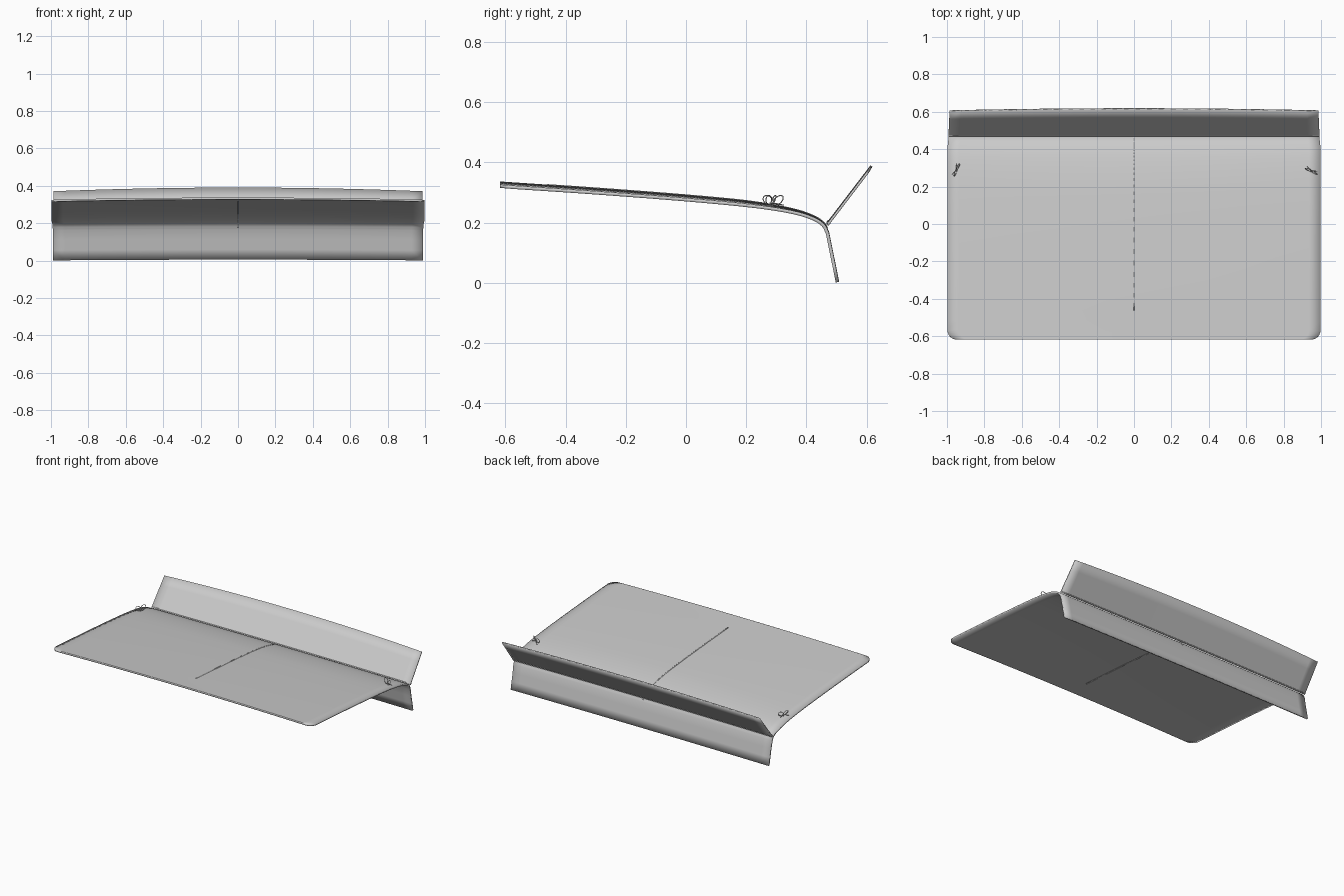
import bpy, bmesh, math
from mathutils import Vector

if "Cube" in bpy.data.objects:
    bpy.data.objects.remove(bpy.data.objects["Cube"])

NX = 32  # divisions across the width


def sheet(name, rows, thickness, half_cols=NX):
    """Skin rows of points into a sheet, then give it thickness."""
    bm = bmesh.new()
    vs = [[bm.verts.new(p) for p in row] for row in rows]
    for a, b in zip(vs, vs[1:]):
        for i in range(len(a) - 1):
            bm.faces.new((a[i], a[i + 1], b[i + 1], b[i]))
    bmesh.ops.recalc_face_normals(bm, faces=bm.faces)
    me = bpy.data.meshes.new(name)
    bm.to_mesh(me)
    bm.free()
    ob = bpy.data.objects.new(name, me)
    bpy.context.collection.objects.link(ob)
    mod = ob.modifiers.new("thickness", "SOLIDIFY")
    mod.thickness = thickness
    mod.offset = 0
    bpy.ops.object.select_all(action='DESELECT')
    bpy.context.view_layer.objects.active = ob
    ob.select_set(True)
    bpy.ops.object.shade_smooth_by_angle(angle=math.radians(35))
    return ob


def smooth_path(pts, n=5):
    """Catmull-Rom interpolation of profile points."""
    v = [Vector(p) for p in pts]
    v = [2 * v[0] - v[1]] + v + [2 * v[-1] - v[-2]]
    out = []
    for a, b, c, d in zip(v, v[1:], v[2:], v[3:]):
        for k in range(n):
            t = k / n
            out.append(0.5 * (2 * b + (c - a) * t + (2 * a - 5 * b + 4 * c - d) * t * t
                              + (3 * b - a - 3 * c + d) * t ** 3))
    return out + [v[-2]]


def across(w):
    return [w * (2 * i / NX - 1) for i in range(NX + 1)]


# Side profile as (y, z): deck, then the bend
deck = smooth_path([(-0.568, 0.317), (-0.3, 0.299), (0, 0.276), (0.22, 0.255),
                    (0.35, 0.235), (0.42, 0.214), (0.455, 0.192), (0.470, 0.165)])

# Deck with rounded front corners and drop flap in one continuous sheet
R = 0.05
rows = []
for k in range(7):
    a = k / 7 * math.pi / 2
    y = -0.618 + R * (1 - math.cos(a))
    w = 0.997 - R + R * math.sin(a)
    z = 0.317 + (-0.568 - y) * 0.067
    rows.append([(x, y, z + 0.011 * (1 - x * x)) for x in across(w)])
for y, z in deck:
    crown = 0.011 if y < 0.2 else 0.011 - 0.007 * (y - 0.2) / 0.27
    w = 0.998 if y < 0.4 else 0.998 - 0.008 * (y - 0.4) / 0.07
    rows.append([(x, y, z + crown * (1 - x * x)) for x in across(w)])
for t in (0.33, 0.67, 1):
    y, z = 0.470 + 0.033 * t, 0.165 - 0.163 * t
    rows.append([(x, y, z + 0.004 * (1 - x * x)) for x in across(0.988)])
sheet("deck_and_drop_flap", rows, 0.011)

# Upright rear flap with a gently bowed top edge
rows = []
for t in (0, 0.03, 0.35, 0.7, 1):
    row = []
    for x in across(0.992 - 0.006 * t):
        s = t * (0.92 + 0.08 * (1 - x * x))
        row.append((x, 0.470 + 0.146 * s, 0.192 + 0.005 * (1 - x * x) + 0.191 * s))
    rows.append(row)
sheet("rear_flap", rows, 0.008)

# Rolled hem where the rear flap meets the deck
hem = []
for k in range(9):
    a = k / 8 * math.tau
    hem.append([(x, 0.474 + 0.006 * math.cos(a), 0.198 + 0.005 * (1 - x * x) + 0.005 * math.sin(a))
                for x in across(0.992)])
sheet("hinge_hem", hem, 0.001)

# Fold line down the middle of the deck
fold = []
for y, z in deck:
    if -0.5 < y < 0.465:
        crown = 0.011 if y < 0.2 else 0.011 - 0.007 * (y - 0.2) / 0.27
        fold.append([(x, y, z + crown) for x in (-0.003, 0.003)])
sheet("centre_fold", fold, 0.014)


def cord(name, pts, loop=False):
    cu = bpy.data.curves.new(name, "CURVE")
    cu.dimensions = '3D'
    cu.bevel_depth = 0.0018
    cu.bevel_resolution = 2
    cu.use_fill_caps = True
    sp = cu.splines.new("POLY")
    sp.points.add(len(pts) - 1)
    for p, q in zip(sp.points, pts):
        p.co = (*q, 1)
    sp.use_cyclic_u = loop
    ob = bpy.data.objects.new(name, cu)
    bpy.context.collection.objects.link(ob)


# Cord bows tied near the rear corners
for side, cx, cy, dx, dy in (("left", -0.948, 0.29, 0.4, 0.92), ("right", 0.948, 0.283, 0.9, -0.43)):
    def place(u, v, h):
        return (cx + dx * u - dy * v, cy + dy * u + dx * v, 0.257 + h)
    for s in (-1, 1):
        pts = []
        for k in range(24):
            a = k / 24 * math.tau
            l = 0.021 * (1 - math.cos(a))
            m = 0.014 * math.sin(a)
            pts.append(place(s * (l * 0.85 - m * 0.3), m * 0.3, 0.008 + l * 0.45 + m * 0.9))
        cord(side + "_bow_loop", pts, True)
        cord(side + "_bow_tail", [place(0, 0, 0.008), place(s * 0.016, 0.008, 0.005),
                                  place(s * 0.032, 0.014, 0.001)])
    cord(side + "_bow_stem", [place(0, 0, -0.014), place(0, 0, 0.008)])
    bpy.ops.mesh.primitive_uv_sphere_add(segments=12, ring_count=8, radius=0.005,
                                         location=place(0, 0, 0.008))
    bpy.context.object.name = side + "_bow_knot"
    bpy.ops.object.shade_smooth()
